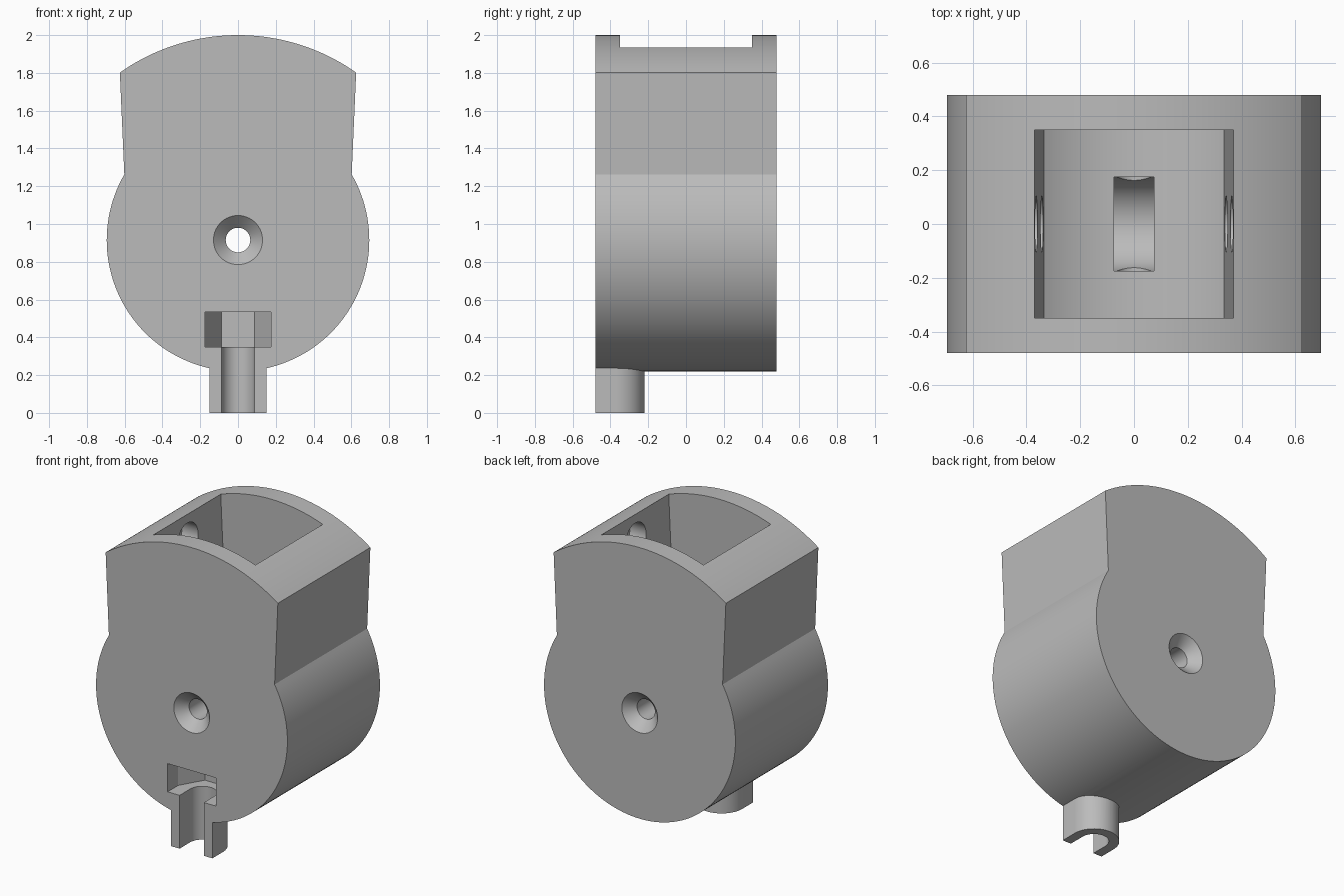
import bpy, bmesh, math
from mathutils import Vector

cube = bpy.data.objects.get("Cube")
if cube:
    bpy.data.objects.remove(cube, do_unlink=True)

grey = bpy.data.materials.new("plain_grey")
grey.use_nodes = True
COLOUR = (0.5, 0.5, 0.5, 1)
grey.diffuse_color = COLOUR
grey.node_tree.nodes["Principled BSDF"].inputs["Base Color"].default_value = COLOUR

HUB_Z = 0.915      # centre of the round body and the top arc
HALF = 0.48        # half depth of the body
STEM_Y = -0.37     # axis of the lower stem


def arc(cx, cy, r, start, end, n):
    """Points on an arc, angles in degrees."""
    angles = [math.radians(start + (end - start) * i / n) for i in range(n + 1)]
    return [(cx + r * math.cos(a), cy + r * math.sin(a)) for a in angles]


def circle(cx, cy, r, n=64):
    return arc(cx, cy, r, 0, 360, n)[:-1]


def make(name, rings):
    """Solid lofted through rings of points, capped at both ends."""
    bm = bmesh.new()
    loops = [[bm.verts.new(p) for p in ring] for ring in rings]
    for a, b in zip(loops, loops[1:]):
        for i in range(len(a)):
            j = (i + 1) % len(a)
            bm.faces.new((a[i], a[j], b[j], b[i]))
    bm.faces.new(loops[0])
    bm.faces.new(loops[-1])
    bmesh.ops.recalc_face_normals(bm, faces=bm.faces)
    mesh = bpy.data.meshes.new(name)
    bm.to_mesh(mesh)
    bm.free()
    mesh.materials.append(grey)
    obj = bpy.data.objects.new(name, mesh)
    bpy.context.collection.objects.link(obj)
    return obj


def prism(name, points, axis, low, high):
    """Extrude a flat outline along x, y or z."""
    place = {"x": lambda a, b, d: Vector((d, a, b)),
             "y": lambda a, b, d: Vector((a, d, b)),
             "z": lambda a, b, d: Vector((a, b, d))}[axis]
    return make(name, [[place(a, b, d) for a, b in points] for d in (low, high)])


def combine(target, other, operation):
    """Apply a boolean and remove the helper."""
    other.hide_render = True
    mod = target.modifiers.new(other.name, "BOOLEAN")
    mod.operation, mod.solver, mod.object = operation, "EXACT", other
    bpy.context.view_layer.objects.active = target
    bpy.ops.object.modifier_apply(modifier=mod.name)
    bpy.data.objects.remove(other, do_unlink=True)


# Body: round drum with a flared neck and a domed top
outline = arc(0, HUB_Z, 0.695, 150, 390, 96) + arc(0, HUB_Z, 1.085, 54.8, 125.2, 40)
body = prism("holder_body", outline, "y", -HALF, HALF)

# Stem under the front edge, flat in front and rounded behind
stem = [(-0.15, -HALF), (0.15, -HALF)] + arc(0, STEM_Y, 0.15, 0, 180, 32)
combine(body, prism("stem", stem, "z", 0, 0.4), "UNION")

# Tapered pocket open at the top, with a hollowed floor
floor = arc(0, 1.67, 0.6, 180 + 56, 360 - 56, 32)
pocket = floor + [(0.378, 2.1), (-0.378, 2.1)]
combine(body, prism("pocket_cutter", pocket, "y", -0.35, 0.35), "DIFFERENCE")

# Disc-shaped slot sunk in the pocket floor
slot = arc(0, HUB_Z, 0.175, 180, 360, 40) + [(0.175, 1.3), (-0.175, 1.3)]
combine(body, prism("slot_cutter", slot, "x", -0.075, 0.075), "DIFFERENCE")

# Blind round sockets in the pocket's side walls
for side in (-1, 1):
    for z in (1.775, 1.32):
        socket = prism("socket_cutter", circle(0, z, 0.105, 48), "x", side * 0.3, side * 0.48)
        combine(body, socket, "DIFFERENCE")

# Through hole, countersunk at the front and back
stations = [(-0.5, 0.15), (-0.415, 0.065), (0.415, 0.065), (0.5, 0.15)]
hole = make("bolt_hole_cutter",
            [[Vector((x, y, z)) for x, z in circle(0, HUB_Z, r)] for y, r in stations])
combine(body, hole, "DIFFERENCE")

# Open channel up the stem, and the hexagonal nut trap above it
channel = [(-0.088, -0.6), (0.088, -0.6)] + arc(0, STEM_Y, 0.088, 0, 180, 32)
combine(body, prism("channel_cutter", channel, "z", -0.1, 0.4), "DIFFERENCE")
trap = [(-0.175, -0.6), (0.175, -0.6)] + arc(0, STEM_Y, 0.175, 0, 180, 3)
combine(body, prism("nut_trap_cutter", trap, "z", 0.35, 0.535), "DIFFERENCE")

# Smooth the curved walls and keep the edges crisp
bpy.ops.object.select_all(action="DESELECT")
body.select_set(True)
bpy.context.view_layer.objects.active = body
bpy.ops.object.shade_smooth_by_angle(angle=math.radians(25))
